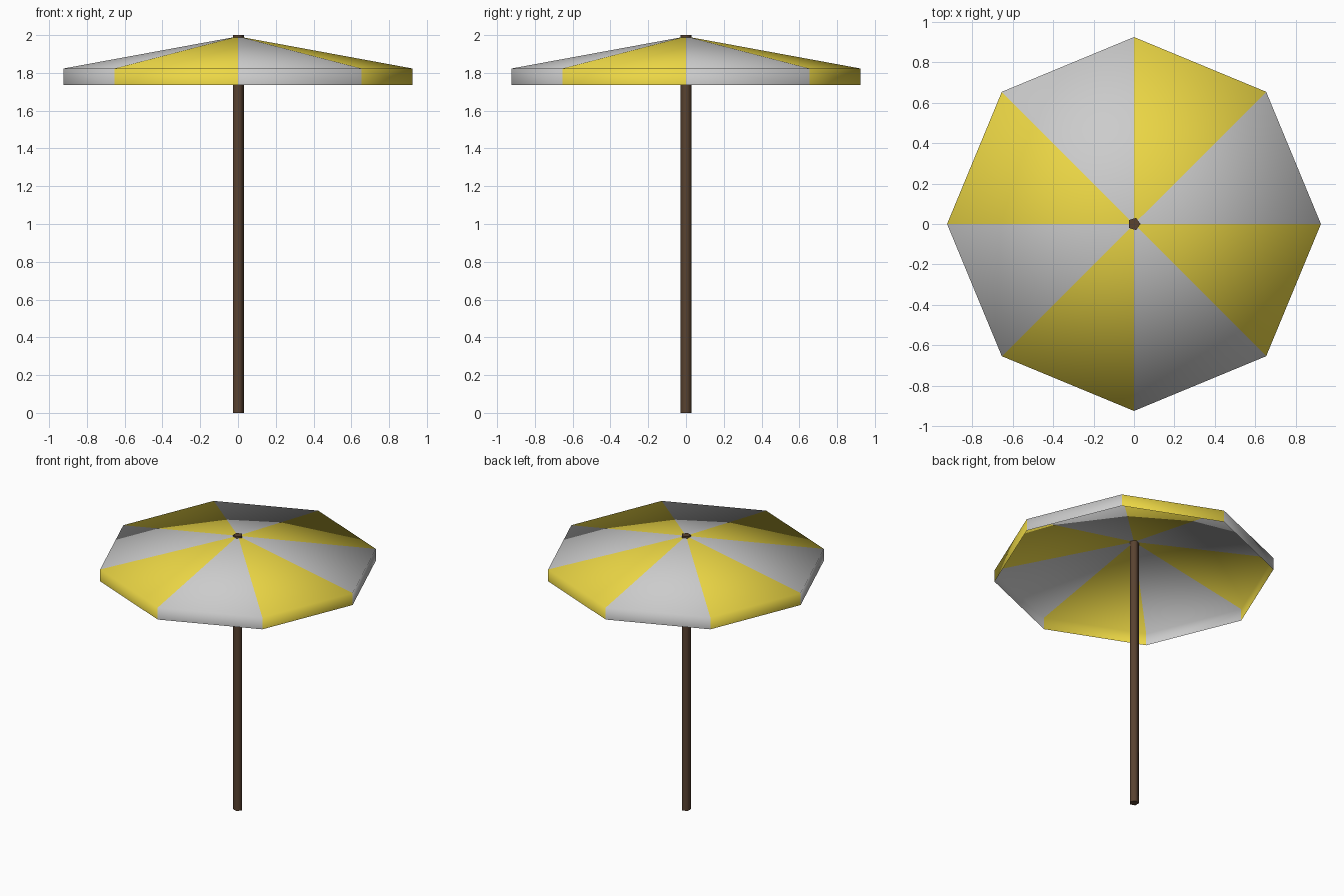
import bpy, bmesh, math

if "Cube" in bpy.data.objects:
    bpy.data.objects.remove(bpy.data.objects["Cube"])

def material(name, rgb):
    m = bpy.data.materials.new(name)
    m.diffuse_color = (*rgb, 1)
    m.use_nodes = True
    m.node_tree.nodes["Principled BSDF"].inputs["Base Color"].default_value = m.diffuse_color
    return m

# Canopy: shallow eight-sided cone with a short hanging valance, one thin sheet
N, R = 8, 0.925
APEX_Z, RIM_Z, HEM_Z = 1.993, 1.823, 1.736

bm = bmesh.new()
apex = bm.verts.new((0, 0, APEX_Z))

def ring(z):
    return [bm.verts.new((R * math.cos(math.tau * i / N), R * math.sin(math.tau * i / N), z))
            for i in range(N)]

rim, hem = ring(RIM_Z), ring(HEM_Z)
for i in range(N):
    j = (i + 1) % N
    for verts in ((apex, rim[i], rim[j]), (rim[i], hem[i], hem[j], rim[j])):
        f = bm.faces.new(verts)
        f.material_index = i % 2      # alternating stripes
        f.smooth = True
mesh = bpy.data.meshes.new("canopy")
bm.to_mesh(mesh)
bm.free()
mesh.materials.append(material("white_cloth", (0.8, 0.8, 0.8)))
mesh.materials.append(material("yellow_cloth", (0.84, 0.68, 0.06)))
canopy = bpy.data.objects.new("canopy", mesh)
bpy.context.collection.objects.link(canopy)

# Pole: five-sided post with one corner pointing to +x, poking through the top
bpy.ops.mesh.primitive_cylinder_add(vertices=5, radius=0.032, depth=2.0,
                                    location=(0, 0, 1.0))
pole = bpy.context.object
pole.name = "pole"
pole.rotation_euler.z = -math.pi / 2
bpy.ops.object.transform_apply(location=False, rotation=True, scale=False)
pole.data.materials.append(material("dark_wood", (0.10, 0.055, 0.03)))
bpy.ops.object.shade_smooth_by_angle(angle=math.radians(80))
